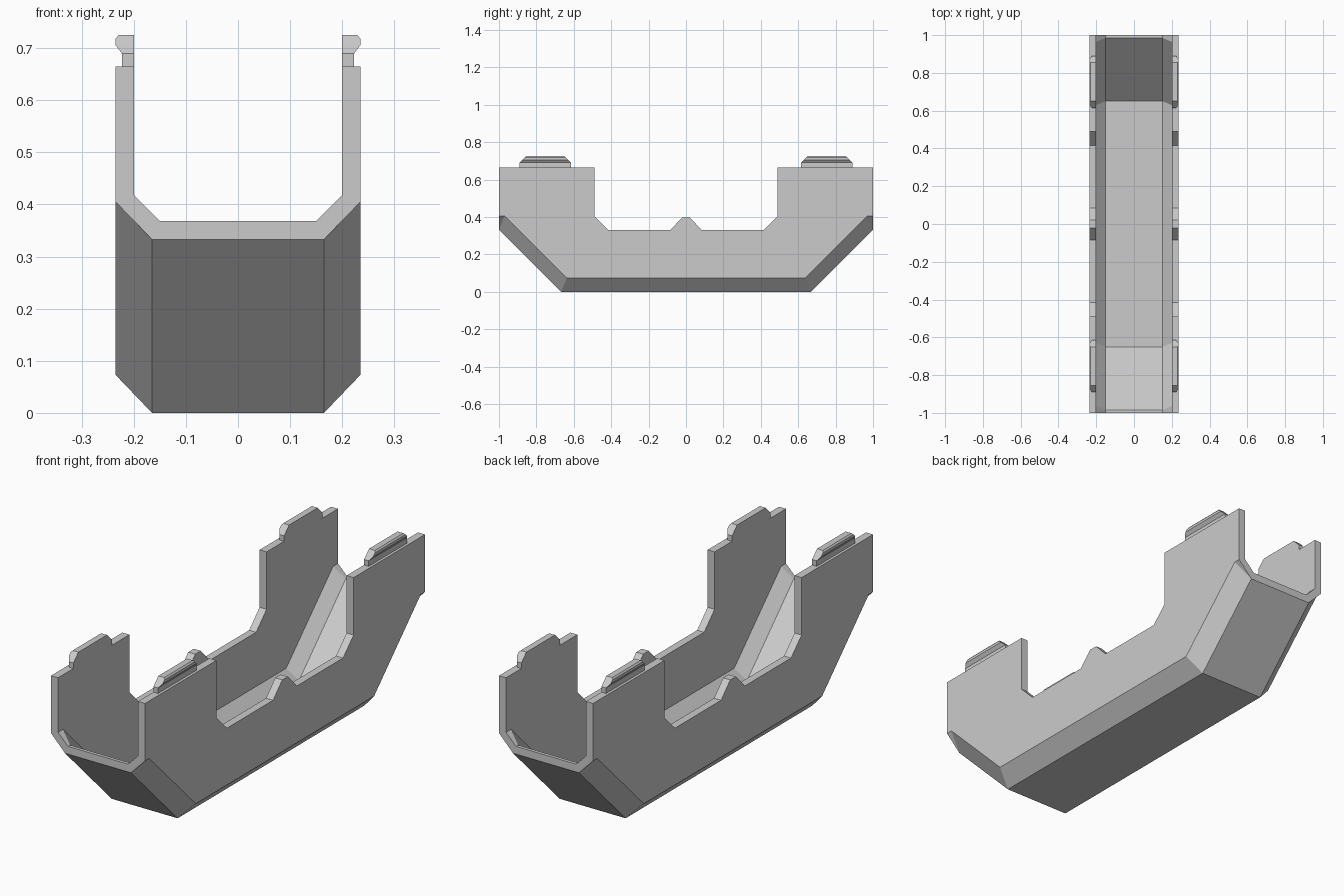
import bpy, bmesh

if "Cube" in bpy.data.objects:
    bpy.data.objects.remove(bpy.data.objects["Cube"])

grey = bpy.data.materials.new("plain_grey")
grey.diffuse_color = (0.6, 0.6, 0.6, 1)
grey.use_nodes = True
grey.node_tree.nodes["Principled BSDF"].inputs["Base Color"].default_value = grey.diffuse_color


def make_object(name, bm):
    bmesh.ops.remove_doubles(bm, verts=bm.verts, dist=1e-5)
    bmesh.ops.recalc_face_normals(bm, faces=bm.faces)
    mesh = bpy.data.meshes.new(name)
    bm.to_mesh(mesh)
    bm.free()
    mesh.materials.append(grey)
    obj = bpy.data.objects.new(name, mesh)
    bpy.context.collection.objects.link(obj)
    return obj


def loft(rings):
    """Skin closed rings of equal length; returns the bmesh and its rings."""
    bm = bmesh.new()
    loops = [[bm.verts.new(p) for p in ring] for ring in rings]
    n = len(rings[0])
    for a, b in zip(loops, loops[1:]):
        for i in range(n):
            j = (i + 1) % n
            quad = [a[i], a[j], b[j], b[i]]
            if len({tuple(round(c, 6) for c in v.co) for v in quad}) < 3:
                continue
            bm.faces.new(quad)
    return bm, loops


# Trough: chamfered channel with ends that slope up
TOP = 0.665


def station(outer, inner):
    """Each half section is (wall y, wall z, floor y, floor z)."""
    def half(section, wall_x, floor_x):
        wy, wz, fy, fz = section
        right = [(wall_x, wy, TOP), (wall_x, wy, wz), (floor_x, fy, fz)]
        return right + [(-x, y, z) for x, y, z in reversed(right)]
    return half(outer, 0.235, 0.165) + half(inner, 0.2, 0.15)[::-1]


front = [
    station((-1, 0.405, -1, 0.333), (-1, 0.418, -1, 0.368)),
    station((-0.97, 0.405, -1, 0.333), (-0.965, 0.418, -0.985, 0.368)),
    station((-0.637, 0.073, -0.667, 0), (-0.63, 0.085, -0.65, 0.035)),
]
back = [[(x, -y, z) for x, y, z in ring] for ring in reversed(front)]
bm, loops = loft(front + back)
for ring in (loops[0], loops[-1]):
    for i in range(5):
        bm.faces.new([ring[i], ring[i + 1], ring[10 - i], ring[11 - i]])
trough = make_object("trough", bm)

# Side opening with a small peak in the middle of the sill
half = [(0.02, 0.397), (0.085, 0.33), (0.415, 0.33), (0.49, 0.405), (0.49, 0.9)]
opening = [(-y, z) for y, z in reversed(half)] + half
bm, loops = loft([[(x, y, z) for y, z in opening] for x in (-0.5, 0.5)])
for ring in loops:
    bm.faces.new(ring)
cutter = make_object("opening_cutter", bm)
cutter.hide_render = True
cut = trough.modifiers.new("side_openings", "BOOLEAN")
cut.operation = "DIFFERENCE"
cut.solver = "EXACT"
cut.object = cutter
bpy.context.view_layer.objects.active = trough
bpy.ops.object.modifier_apply(modifier=cut.name)
bpy.data.objects.remove(cutter)

# Snap clips on the wall tops: (outer x, z, half length)
levels = [(0.223, 0.655, 0.1375), (0.223, 0.69, 0.1375), (0.235, 0.706, 0.121),
          (0.235, 0.718, 0.109), (0.229, 0.725, 0.102)]
for sx, side in ((-1, "left"), (1, "right")):
    for sy, end in ((-1, "front"), (1, "back")):
        rings = []
        for x, z, h in levels:
            cy = sy * 0.7525
            rings.append([(sx * 0.2, cy - h, z), (sx * x, cy - h, z),
                          (sx * x, cy + h, z), (sx * 0.2, cy + h, z)])
        bm, loops = loft(rings)
        bm.faces.new(loops[0])
        bm.faces.new(loops[-1])
        make_object(f"clip_{end}_{side}", bm)
